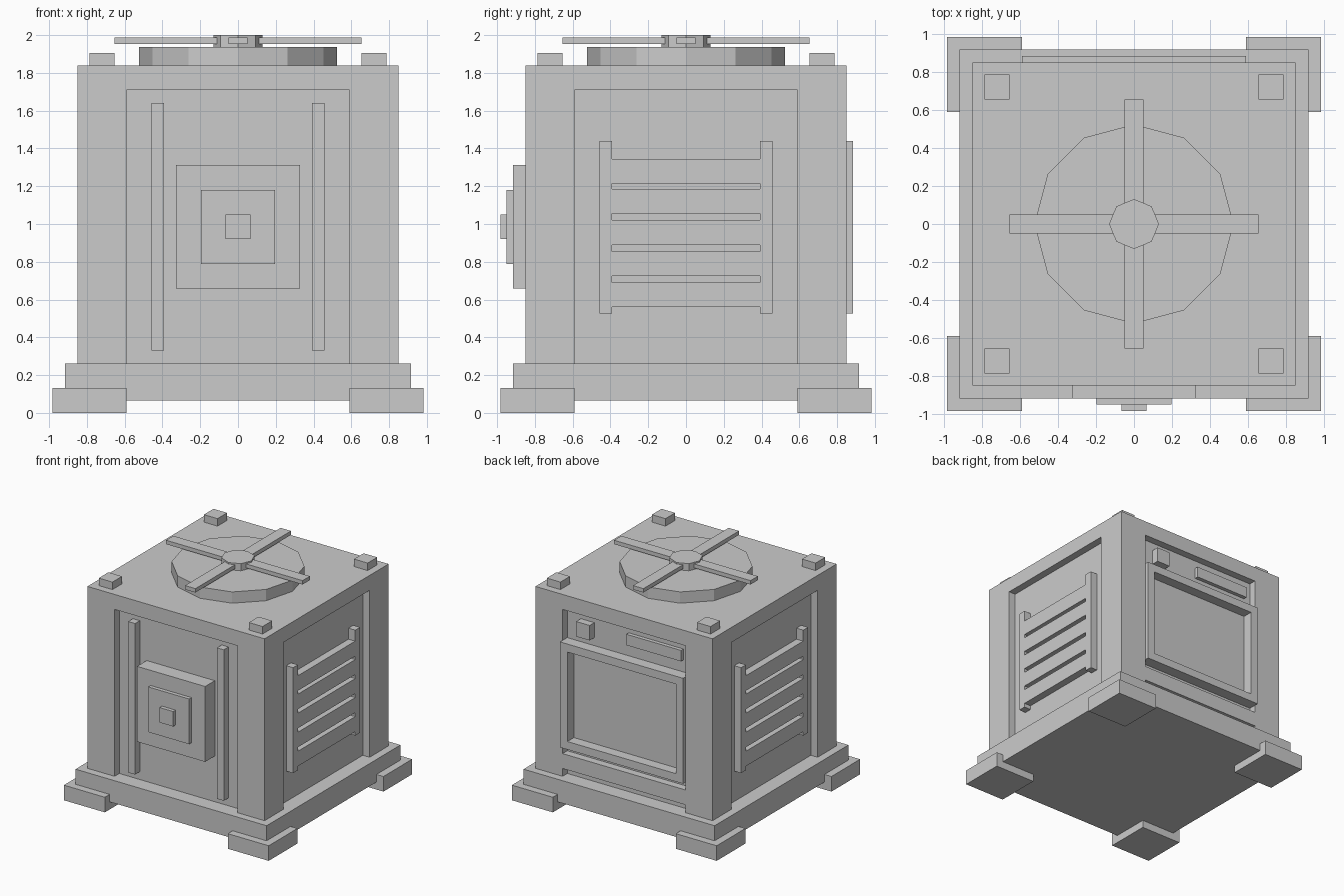
import bpy, bmesh
from mathutils import Matrix, Vector

if "Cube" in bpy.data.objects:
    bpy.data.objects.remove(bpy.data.objects["Cube"])

grey = bpy.data.materials.new("light_grey")
grey.diffuse_color = (0.6, 0.6, 0.6, 1)
grey.use_nodes = True
grey.node_tree.nodes["Principled BSDF"].inputs["Base Color"].default_value = grey.diffuse_color


def finish(name, bm):
    mesh = bpy.data.meshes.new(name)
    bm.to_mesh(mesh)
    bm.free()
    mesh.materials.append(grey)
    ob = bpy.data.objects.new(name, mesh)
    bpy.context.collection.objects.link(ob)
    return ob


def boxes(name, *ranges):
    """One object made of boxes, each given as (x0, x1, y0, y1, z0, z1)."""
    bm = bmesh.new()
    for x0, x1, y0, y1, z0, z1 in ranges:
        mid = Vector((x0 + x1, y0 + y1, z0 + z1)) / 2
        size = Matrix.Diagonal((x1 - x0, y1 - y0, z1 - z0, 1))
        bmesh.ops.create_cube(bm, size=1, matrix=Matrix.Translation(mid) @ size)
    return finish(name, bm)


def disc(name, sides, radius, z0, z1):
    bm = bmesh.new()
    bmesh.ops.create_cone(bm, cap_ends=True, segments=sides, radius1=radius, radius2=radius,
                          depth=z1 - z0, matrix=Matrix.Translation((0, 0, (z0 + z1) / 2)))
    return finish(name, bm)


def span(sign, a, b):
    return (a, b) if sign > 0 else (-b, -a)


W = 0.85      # body half width
R = 0.785     # depth of the recessed panels
P = 0.59      # recess half width

# Body with a recessed panel cut into each side
body = boxes("body", (-W, W, -W, W, 0.26, 1.84))
cutter = boxes("recess_cutter",
               (-P, P, R, 1.2, 0.1, 1.71), (-P, P, -1.2, -R, 0.1, 1.71),
               (R, 1.2, -P, P, 0.1, 1.71), (-1.2, -R, -P, P, 0.1, 1.71))
cutter.hide_render = True
cutter.hide_viewport = True
cut = body.modifiers.new("recesses", 'BOOLEAN')
cut.operation = 'DIFFERENCE'
cut.solver = 'EXACT'
cut.object = cutter

# Base plinth, corner feet and roof studs
boxes("base", (-0.917, 0.917, -0.917, 0.917, 0.066, 0.262))
corners = [(sx, sy) for sx in (-1, 1) for sy in (-1, 1)]
boxes("feet", *[(*span(sx, 0.59, 0.983), *span(sy, 0.59, 0.983), 0, 0.131) for sx, sy in corners])
boxes("roof_studs", *[(*span(sx, 0.655, 0.786), *span(sy, 0.655, 0.786), 1.84, 1.905)
                      for sx, sy in corners])

# Roof fan
disc("fan_housing", 12, 0.524, 1.835, 1.938)
disc("fan_hub", 8, 0.131, 1.938, 2.0)
boxes("fan_blade_x", (-0.655, 0.655, -0.05, 0.05, 1.953, 1.987))
boxes("fan_blade_y", (-0.05, 0.05, -0.655, 0.655, 1.953, 1.987))

# Front: upright rails and stepped square boss
boxes("front_rails", *[(*span(s, 0.393, 0.459), -W, -R, 0.33, 1.64) for s in (-1, 1)])
for name, half, y in (("boss_plate", 0.327, 0.917), ("boss_step", 0.196, 0.95),
                      ("boss_button", 0.065, 0.983)):
    boxes(name, (-half, half, -y, -R, 0.985 - half, 0.985 + half))

# Left and right: louvre posts and slats
for s, side in ((-1, "left"), (1, "right")):
    x = span(s, R, W)
    boxes(side + "_louvre_posts", *[(*x, *span(t, 0.393, 0.459), 0.525, 1.44) for t in (-1, 1)])
    boxes(side + "_louvre_slats", *[(*x, -0.393, 0.393, z, z + 0.13)
                                    for z in (0.56, 0.725, 0.89, 1.055, 1.215)])

# Back: hatch frame built by insetting and sinking the outer face
bm = bmesh.new()
bmesh.ops.create_cube(bm, size=1, matrix=Matrix.Translation((0, 0.834, 0.983))
                      @ Matrix.Diagonal((2 * P, 0.098, 0.915, 1)))
bm.normal_update()
outer = [f for f in bm.faces if f.normal.y > 0.9]
bmesh.ops.inset_region(bm, faces=outer, thickness=0.098)
sunk = bmesh.ops.extrude_face_region(bm, geom=outer)["geom"]
bmesh.ops.delete(bm, geom=outer, context='FACES')
bmesh.ops.translate(bm, vec=(0, -0.09, 0), verts=[v for v in sunk if isinstance(v, bmesh.types.BMVert)])
bmesh.ops.recalc_face_normals(bm, faces=bm.faces)
finish("back_hatch", bm)

# Back: lower kick plate, switch block and label plate
boxes("back_kick_plate", (-P, P, R, W, 0.33, 0.459))
boxes("back_switch", (0.33, 0.459, R, W, 1.51, 1.64))
boxes("back_label_plate", (-0.525, 0.0, R, 0.818, 1.545, 1.64))
